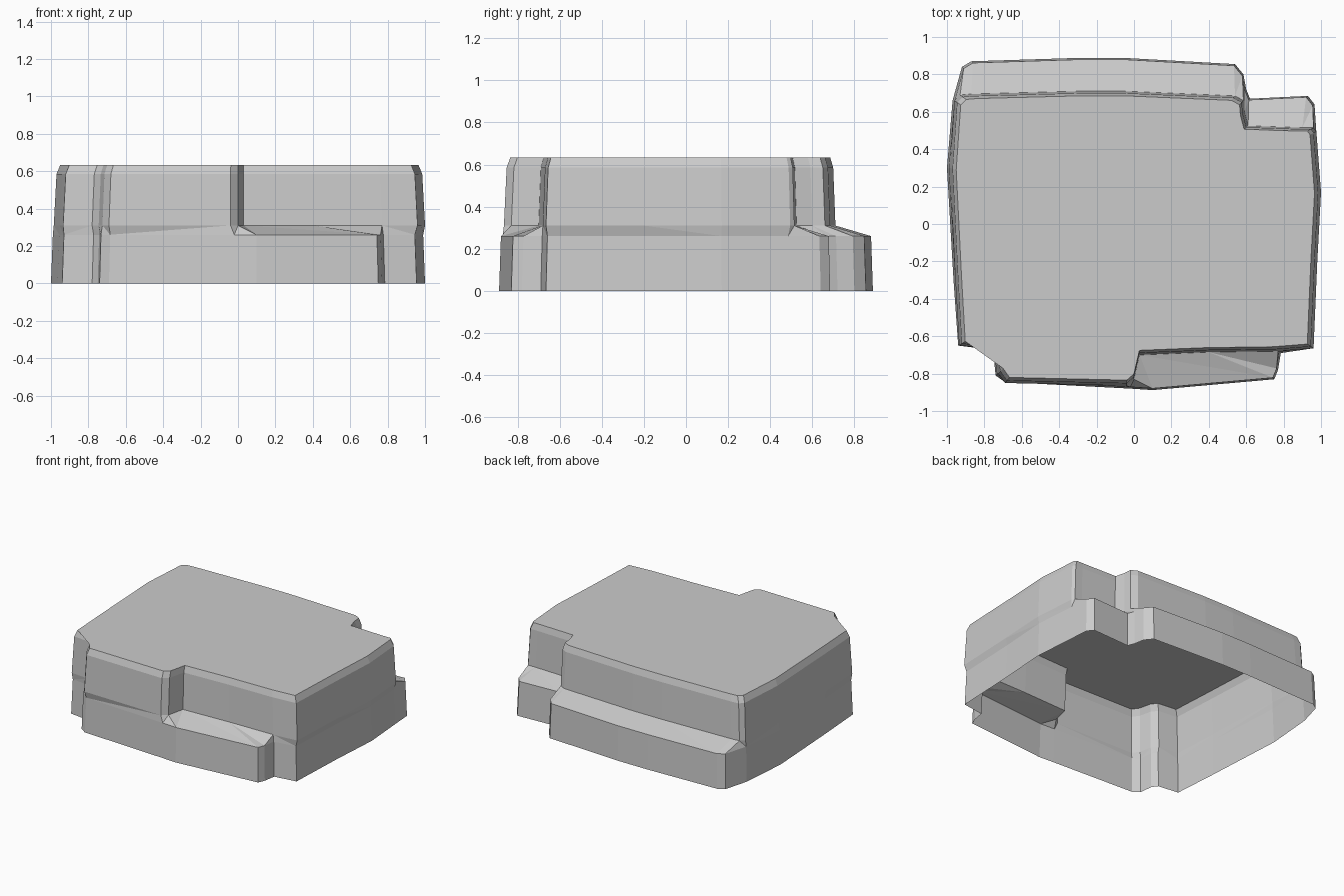
import bpy
import bmesh

# Paired outline points, counter-clockwise from the front left:
# (foot x, foot y, upper body x, upper body y). They differ where a ledge runs.
OUTLINE = [
    # front: corner notch, full-height bay, then the low ledge
    (-.94, -.65, -.935, -.65), (-.78, -.67, -.78, -.665), (-.75, -.71, -.745, -.71),
    (-.74, -.81, -.725, -.80), (-.69, -.845, -.69, -.85), (-.02, -.88, -.04, -.865),
    (.10, -.888, .0, -.83), (.75, -.83, .03, -.70), (.77, -.78, .40, -.685),
    (.785, -.69, .77, -.68), (.955, -.665, .96, -.665),
    # right side
    (.975, -.20, .98, -.20), (1.0, .17, 1.0, .17), (.975, .49, .975, .495),
    # back right corner ledge
    (.965, .64, .96, .515), (.93, .685, .90, .515), (.62, .67, .61, .525),
    # back ledge
    (.60, .72, .59, .60), (.585, .80, .585, .66), (.54, .855, .54, .685),
    (-.05, .888, -.05, .71), (-.30, .888, -.30, .71), (-.87, .87, -.87, .695),
    (-.92, .84, -.93, .69), (-.97, .66, -.96, .66),
    # left side
    (-1.0, .30, -.985, .30), (-.965, -.30, -.955, -.30),
]

# Horizontal rows: (use upper outline, scale, z)
ROWS = [(0, 1.0, 0), (0, .99, .26), (1, 1.0, .31), (1, .985, .585), (1, .965, .633)]

# Open-bottomed body lofted through the rows and capped on top
bm = bmesh.new()
rings = []
for upper, s, z in ROWS:
    ring = []
    for p in OUTLINE:
        x, y = p[2 * upper], p[2 * upper + 1]
        ring.append(bm.verts.new((x * s, y * s, z)))
    rings.append(ring)

n = len(OUTLINE)
for low, high in zip(rings, rings[1:]):
    for i in range(n):
        j = (i + 1) % n
        bm.faces.new((low[i], low[j], high[j], high[i]))
bm.faces.new(rings[-1])

# Flat facets, as on roughly cut stone
bmesh.ops.triangulate(bm, faces=bm.faces[:])
mesh = bpy.data.meshes.new("stone_block")
bm.to_mesh(mesh)
bm.free()
block = bpy.data.objects.new("stone_block", mesh)
bpy.context.collection.objects.link(block)
